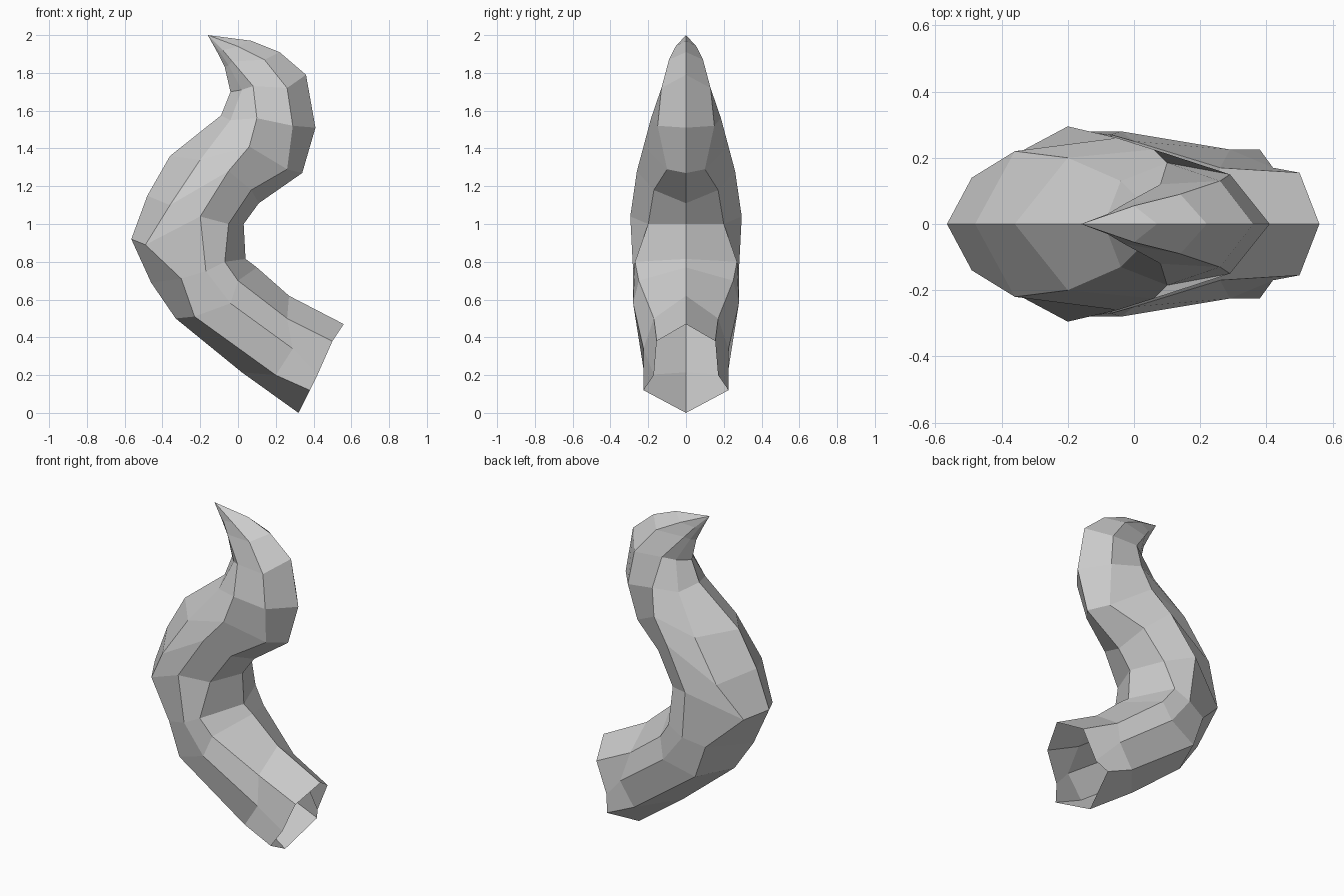
import bpy
import bmesh

# Remove the default cube if present
default_cube = bpy.data.objects.get("Cube")
if default_cube:
    bpy.data.objects.remove(default_cube, do_unlink=True)


def flat_material(name, colour):
    """One plain colour, shown in viewport and render alike."""
    material = bpy.data.materials.new(name)
    material.use_nodes = True
    material.diffuse_color = colour
    shader = next(node for node in material.node_tree.nodes
                  if node.type == 'BSDF_PRINCIPLED')
    shader.inputs["Base Color"].default_value = colour
    return material


def centre_rail(points):
    """Rail lying on the symmetry plane, given as x, z pairs."""
    return [(x, 0, z) for x, z in points]


# Rails run along the horn from the open base towards the tip.
# Back of the curve, on the symmetry plane
outer_keel = centre_rail([
    (.32, 0), (.02, .215), (-.33, .5), (-.46, .69), (-.565, .92), (-.48, 1.15),
    (-.36, 1.36), (-.09, 1.575), (-.04, 1.7), (-.07, 1.83), (-.11, 1.91)])

# Edge between the back and the flank
back_edge = [
    (.38, .225, .12), (.2, .22, .2), (-.23, .24, .51), (-.3, .24, .71),
    (-.49, .14, .89), (-.36, .22, 1.1), (-.2, .2, 1.34), (-.04, .13, 1.55),
    (.02, .07, 1.71), (-.05, .03, 1.84), (-.1, .015, 1.915)]

# Widest line along the flank
flank_ridge = [
    (.42, .17, .2), (.29, .225, .34), (-.04, .28, .58), (-.17, .28, .75),
    (-.2, .295, 1.04), (-.05, .26, 1.28), (.06, .225, 1.41), (.1, .185, 1.56),
    (.08, .12, 1.73), (-.03, .06, 1.86), (-.08, .03, 1.92)]

# Edge between the flank and the hollow of the curve
front_edge = [
    (.5, .155, .38), (.26, .17, .5), (0, .25, .7), (-.07, .27, .8),
    (-.05, .2, 1), (.07, .17, 1.18), (.26, .1, 1.29), (.29, .15, 1.52),
    (.26, .13, 1.72), (.14, .09, 1.87), (0, .055, 1.94)]

# Hollow of the curve, on the symmetry plane
inner_keel = centre_rail([
    (.56, .47), (.27, .62), (.1, .77), (.04, .815), (.03, 1), (.11, 1.11),
    (.34, 1.27), (.41, 1.51), (.36, 1.79), (.22, 1.91), (.07, 1.97)])

rails = [outer_keel, back_edge, flank_ridge, front_edge, inner_keel]

# Skin neighbouring rails with faces and close them at the pointed tip
bm = bmesh.new()
rows = [[bm.verts.new(point) for point in rail] for rail in rails]
tip = bm.verts.new((-.16, 0, 2))
for row, neighbour in zip(rows, rows[1:]):
    for i in range(len(row) - 1):
        bm.faces.new((row[i], row[i + 1], neighbour[i + 1], neighbour[i]))
    bm.faces.new((row[-1], tip, neighbour[-1]))

mesh = bpy.data.meshes.new("horn")
bm.to_mesh(mesh)
bm.free()
mesh.materials.append(flat_material("horn grey", (.6, .6, .6, 1)))

# Mirror the half shell across the symmetry plane
horn = bpy.data.objects.new("horn", mesh)
bpy.context.collection.objects.link(horn)
mirror = horn.modifiers.new("mirror_halves", 'MIRROR')
mirror.use_axis = (False, True, False)
mirror.use_clip = True
